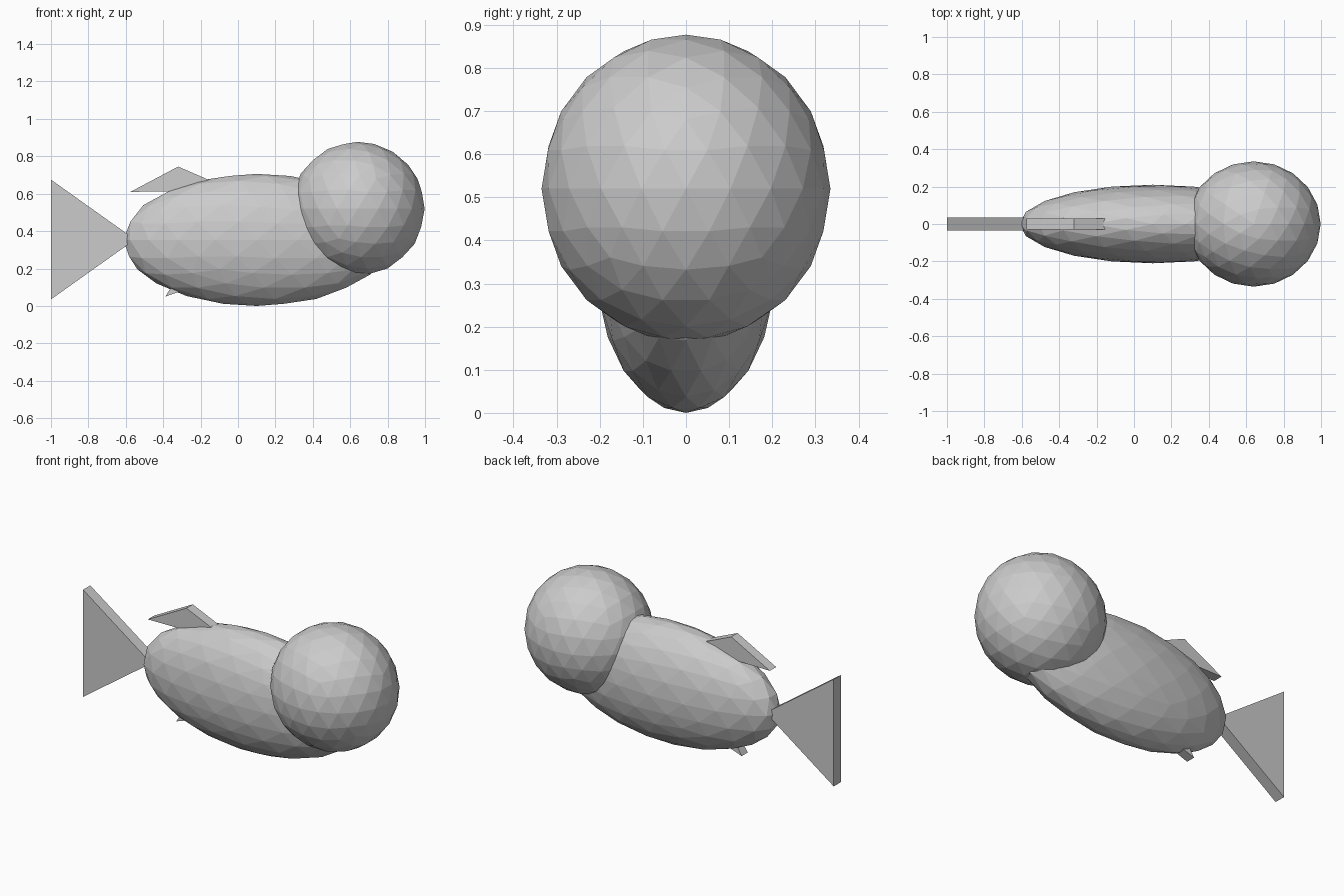
import bpy
import bmesh

cube = bpy.data.objects.get("Cube")
if cube:
    bpy.data.objects.remove(cube, do_unlink=True)

# One plain grey for the whole fish
grey = bpy.data.materials.new("light grey")
grey.use_nodes = True
grey.diffuse_color = (0.6, 0.6, 0.6, 1)
grey.node_tree.nodes["Principled BSDF"].inputs["Base Color"].default_value = (0.6, 0.6, 0.6, 1)


def add_object(name, bm):
    """Turn a bmesh into a flat-shaded grey object."""
    bmesh.ops.recalc_face_normals(bm, faces=bm.faces[:])
    mesh = bpy.data.meshes.new(name)
    bm.to_mesh(mesh)
    bm.free()
    mesh.materials.append(grey)
    obj = bpy.data.objects.new(name, mesh)
    bpy.context.collection.objects.link(obj)
    return obj


def ellipsoid(name, centre, radii):
    """Low-poly icosphere stretched to the given radii."""
    bm = bmesh.new()
    bmesh.ops.create_icosphere(bm, subdivisions=3, radius=1)
    bmesh.ops.scale(bm, vec=radii, verts=bm.verts[:])
    bmesh.ops.translate(bm, vec=centre, verts=bm.verts[:])
    return add_object(name, bm)


def fin(name, outline, half_width):
    """Triangular x-z outline extruded across y."""
    bm = bmesh.new()
    face = bm.faces.new([bm.verts.new((x, -half_width, z)) for x, z in outline])
    ext = bmesh.ops.extrude_face_region(bm, geom=[face], use_keep_orig=True)
    moved = [g for g in ext["geom"] if isinstance(g, bmesh.types.BMVert)]
    bmesh.ops.translate(bm, vec=(0, 2 * half_width, 0), verts=moved)
    return add_object(name, bm)


# Body and head
ellipsoid("body", (0.10, 0, 0.353), (0.713, 0.21, 0.353))
ellipsoid("head", (0.64, 0, 0.52), (0.358, 0.335, 0.357))

# Tail and fins, with their inner corners buried in the body
fin("tail_fin", [(-1.0, 0.035), (-0.55, 0.355), (-1.0, 0.675)], 0.034)
fin("back_fin", [(-0.575, 0.61), (-0.02, 0.615), (-0.32, 0.745)], 0.03)
fin("belly_fin", [(-0.388, 0.05), (-0.10, 0.15), (-0.31, 0.18)], 0.028)
